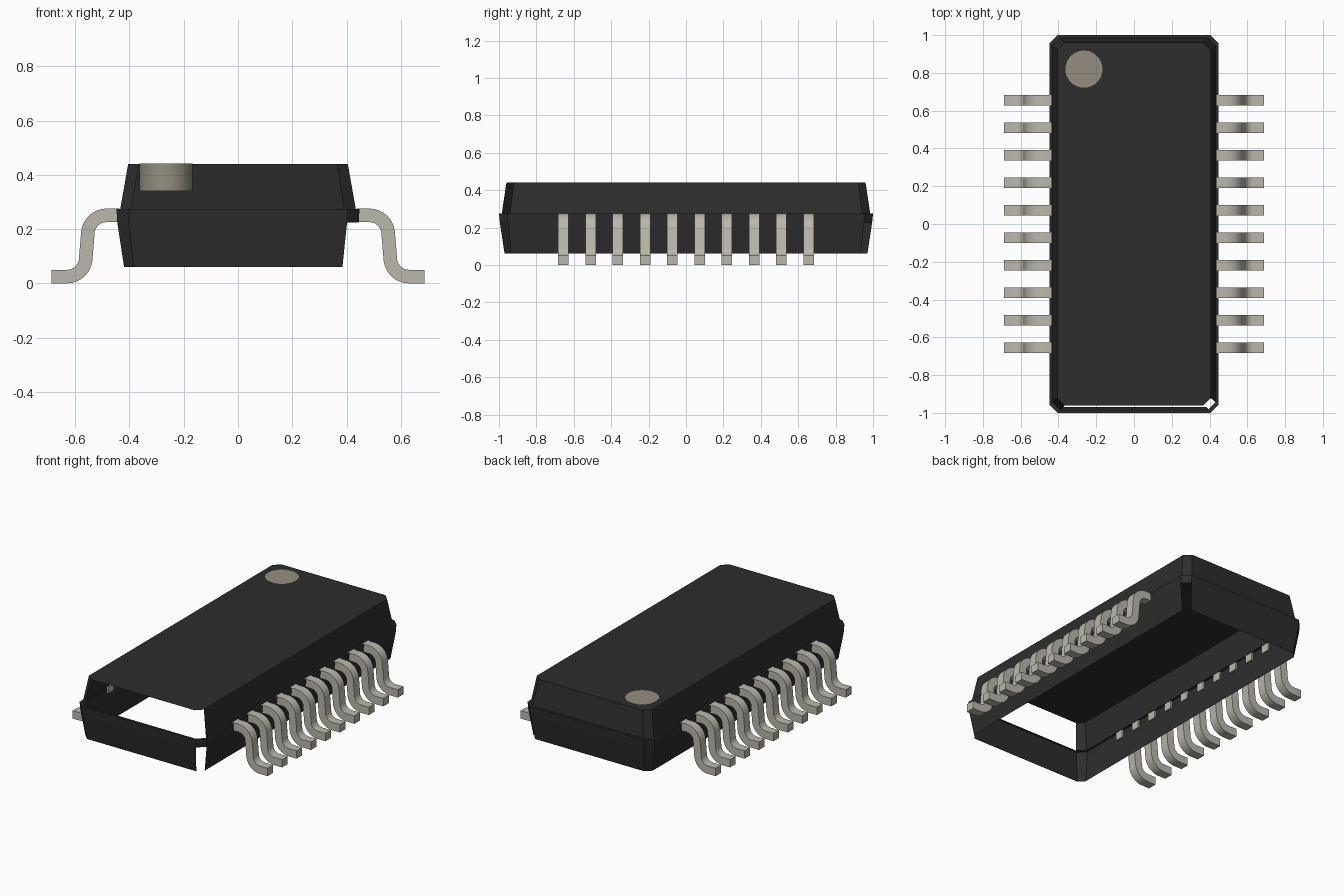
import bpy, bmesh, math

cube = bpy.data.objects.get("Cube")
if cube:
    bpy.data.objects.remove(cube, do_unlink=True)


def material(name, rgb):
    m = bpy.data.materials.new(name)
    m.use_nodes = True
    m.diffuse_color = (*rgb, 1)
    bsdf = m.node_tree.nodes["Principled BSDF"]
    bsdf.inputs["Base Color"].default_value = (*rgb, 1)
    bsdf.inputs["Roughness"].default_value = 0.6
    return m


black = material("black_plastic", (0.026, 0.026, 0.026))
metal = material("pale_metal", (0.50, 0.475, 0.42))
beige = material("beige_marking", (0.30, 0.27, 0.22))


def finish(name, bm, mat, smooth=False):
    mesh = bpy.data.meshes.new(name)
    bm.to_mesh(mesh)
    bm.free()
    mesh.materials.append(mat)
    ob = bpy.data.objects.new(name, mesh)
    bpy.context.scene.collection.objects.link(ob)
    if smooth:
        bpy.ops.object.select_all(action="DESELECT")
        ob.select_set(True)
        bpy.context.view_layer.objects.active = ob
        bpy.ops.object.shade_smooth_by_angle(angle=math.radians(35))
    return ob


# Thin shell body: stacked chamfered rectangles, open underneath
def ring(bm, z, hx, hy, c):
    pts = [(hx, c - hy), (hx, hy - c), (hx - c, hy), (c - hx, hy),
           (-hx, hy - c), (-hx, c - hy), (c - hx, -hy), (hx - c, -hy)]
    return [bm.verts.new((x, y, z)) for x, y in pts]


LEVELS = [(0.06, 0.42, 0.97, 0.035), (0.225, 0.445, 0.995, 0.043),
          (0.275, 0.448, 1.0, 0.045), (0.275, 0.434, 0.985, 0.043),
          (0.44, 0.405, 0.96, 0.038)]
# Open panels as (band, side): two lower corners, the upper front and one corner
OPEN = {(0, 1), (0, 7), (3, 6), (3, 7)}

bm = bmesh.new()
rings = [ring(bm, *lv) for lv in LEVELS]
for band in range(len(rings) - 1):
    lo, hi = rings[band], rings[band + 1]
    for i in range(8):
        if (band, i) not in OPEN:
            j = (i + 1) % 8
            bm.faces.new((lo[i], lo[j], hi[j], hi[i]))
bm.faces.new(rings[-1])
finish("body_shell", bm, black)

# Round pin-one marker, sunk through the top
bm = bmesh.new()
bmesh.ops.create_cone(bm, cap_ends=True, segments=48, radius1=0.098,
                      radius2=0.098, depth=0.1)
bmesh.ops.translate(bm, verts=bm.verts, vec=(-0.265, 0.82, 0.3915))
finish("marker_dot", bm, beige, smooth=True)

# Gull-wing lead centreline: shoulder, two bends and foot
HALF = 0.025
TILT = math.radians(80)


def arc(cx, cz, r, start, end, steps=7):
    return [(cx + r * math.cos(start + (end - start) * k / steps),
             cz + r * math.sin(start + (end - start) * k / steps))
            for k in range(steps + 1)]


R = 0.07
up = math.pi / 2
path = ([(0.436, 0.251)] + arc(0.484, 0.181, R, up, up - TILT)
        + arc(0.631, 0.095, R, up - TILT + math.pi, up + math.pi)
        + [(0.687, 0.025)])


def lead(name, side, y):
    bm = bmesh.new()
    loops = []
    for k, (x, z) in enumerate(path):
        a, b = path[max(k - 1, 0)], path[min(k + 1, len(path) - 1)]
        dx, dz = b[0] - a[0], b[1] - a[1]
        n = math.hypot(dx, dz)
        ox, oz = -dz / n * HALF, dx / n * HALF
        if k in (0, len(path) - 1):
            ox, oz = 0, HALF
        loops.append([bm.verts.new((side * (x + s * ox), y + w, z + s * oz))
                      for s, w in ((1, -0.028), (1, 0.028),
                                   (-1, 0.028), (-1, -0.028))])
    for a, b in zip(loops, loops[1:]):
        for i in range(4):
            j = (i + 1) % 4
            bm.faces.new((a[i], a[j], b[j], b[i]))
    bm.faces.new(loops[0])
    bm.faces.new(loops[-1])
    bmesh.ops.recalc_face_normals(bm, faces=bm.faces)
    finish(name, bm, metal, smooth=True)


for side, label in ((1, "left"), (-1, "right")):
    for i in range(10):
        lead(f"{label}_lead_{i + 1}", side, (i - 4.5) * 0.1456)
